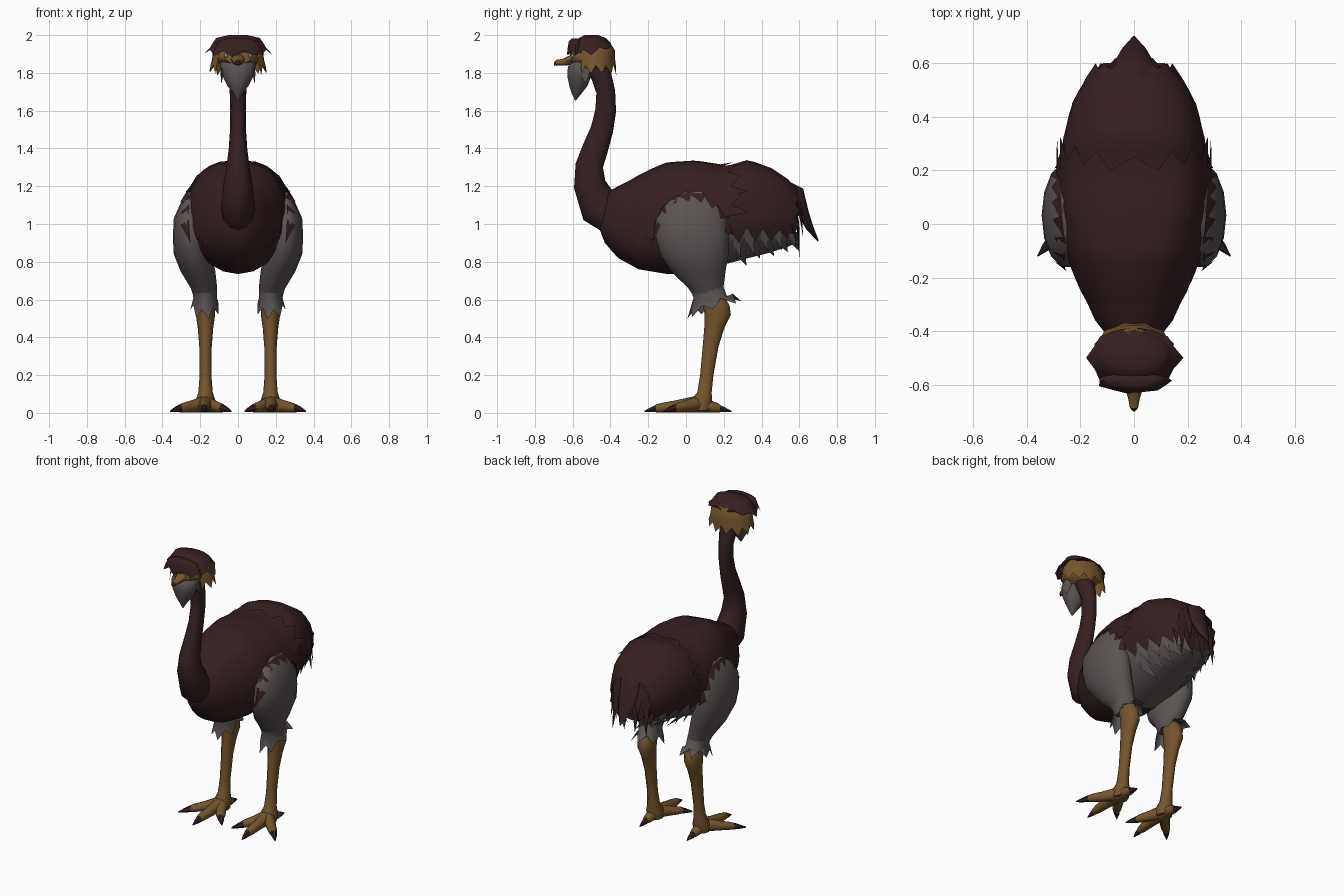
import bpy, bmesh, random
from math import sin, cos, pi, radians, copysign, sqrt
from mathutils import Vector as V

if "Cube" in bpy.data.objects:
    bpy.data.objects.remove(bpy.data.objects["Cube"])

random.seed(4)


def material(name, rgb):
    m = bpy.data.materials.new(name)
    m.diffuse_color = (*rgb, 1)
    m.use_nodes = True
    m.node_tree.nodes["Principled BSDF"].inputs["Base Color"].default_value = m.diffuse_color
    return m


BROWN = material("dark brown plumage", (0.037, 0.0145, 0.0155))
GREY = material("grey plumage", (0.104, 0.088, 0.086))
GOLD = material("ochre skin", (0.178, 0.092, 0.026))
EYE = material("pale eye", (0.20, 0.20, 0.22))


def finish(name, bm, mats, mirror=False, rule=None):
    bmesh.ops.recalc_face_normals(bm, faces=bm.faces[:])
    if rule:
        for f in bm.faces:
            f.material_index = rule(f.calc_center_median())
    me = bpy.data.meshes.new(name)
    bm.to_mesh(me)
    bm.free()
    ob = bpy.data.objects.new(name, me)
    bpy.context.collection.objects.link(ob)
    for m in mats:
        me.materials.append(m)
    bpy.ops.object.select_all(action='DESELECT')
    ob.select_set(True)
    bpy.context.view_layer.objects.active = ob
    bpy.ops.object.shade_smooth_by_angle(angle=radians(50))
    if mirror:
        ob.modifiers.new("mirror", 'MIRROR')
    return ob


def grid(name, rows, mats, closed=True, caps=(True, True), **kw):
    """Skin rows of points with quads."""
    bm = bmesh.new()
    vs = [[bm.verts.new(p) for p in r] for r in rows]
    n = len(rows[0])
    for a, b in zip(vs, vs[1:]):
        for j in range(n if closed else n - 1):
            k = (j + 1) % n
            bm.faces.new((a[j], a[k], b[k], b[j]))
    if closed and caps[0]:
        bm.faces.new(vs[0])
    if closed and caps[1]:
        bm.faces.new(vs[-1])
    return finish(name, bm, mats, **kw)


def loft(name, rings, mat, n=12, u=(1, 0, 0), v=None, **kw):
    """Rings are (x, y, z, half_u, half_v); v follows the path if not given."""
    u = V(u).normalized()
    pts = [V(r[:3]) for r in rings]
    rows = []
    for i, r in enumerate(rings):
        t = pts[min(i + 1, len(pts) - 1)] - pts[max(i - 1, 0)]
        w = V(v) if v else t.cross(u).normalized()
        rows.append([pts[i] + u * r[3] * cos(2 * pi * j / n) + w * r[4] * sin(2 * pi * j / n)
                     for j in range(n)])
    return grid(name, rows, [mat], **kw)


def skirt(name, rings, mat, n, a0=0, a1=360, top=False, **kw):
    """Horizontal rings whose last edge is a zigzag of feather tips."""
    closed = a1 - a0 == 360
    rows = []
    for i, (x, y, z, rx, ry) in enumerate(rings):
        row = []
        for j in range(n if closed else n + 1):
            a = radians(a0 + (a1 - a0) * j / n)
            p = V((x + rx * cos(a), y + ry * sin(a), z))
            if i == len(rings) - 1:
                p = p.lerp(rows[-1][j], 0.65 if j % 2 else random.uniform(0, 0.25))
            row.append(p)
        rows.append(row)
    return grid(name, rows, [mat], closed=closed, caps=(top, False), **kw)


def feathers(name, tris, mat, **kw):
    """Pointed feathers with a raised middle: (left, right, tip, lift)."""
    bm = bmesh.new()
    for l, r, t, lift in tris:
        l, r, t = V(l), V(r), V(t)
        mid = (l + r + t) / 3 + V(lift)
        a, b, c, d = [bm.verts.new(p) for p in (l, r, t, mid)]
        for f in ((a, d, c), (d, b, c), (a, b, d)):
            bm.faces.new(f)
    return finish(name, bm, [mat], **kw)


def interp(table, y):
    for a, b in zip(table, table[1:]):
        if y <= b[0]:
            break
    k = max(0.0, min(1.0, (y - a[0]) / (b[0] - a[0])))
    return [p + (q - p) * k for p, q in zip(a[1:], b[1:])]


# Torso sections: y, bottom, top, half width
TORSO = [(-.46, .98, 1.10, .05), (-.43, .90, 1.16, .09), (-.36, .82, 1.20, .145),
         (-.25, .76, 1.255, .195), (-.10, .735, 1.313, .245), (.05, .74, 1.32, .268),
         (.20, .785, 1.293, .272), (.33, .82, 1.328, .252), (.45, .85, 1.282, .218),
         (.54, .88, 1.22, .167), (.58, .90, 1.16, .13)]


def body(y, a, off=0.0):
    zb, zt, w = interp(TORSO, y)
    c, s = cos(a), sin(a)
    x = (w + off) * copysign(abs(c) ** (.72 if s > 0 else .95), c)
    return V((x, y, (zb + zt) / 2 + ((zt - zb) / 2 + off) * s))


grid("torso", [[body(r[0], 2 * pi * j / 20) for j in range(20)] for r in TORSO],
     [BROWN, GREY], rule=lambda c: int(c.y > .1 and c.z < .95))

# Mantle feathers over the back, jagged along the sides and the rear
LOW = [(-.36, -40), (-.25, -22), (-.16, -10), (-.08, 10), (0, 24), (.1, 22), (.2, 12), (.3, 8)]
rows = []
for i in range(17):
    t = i / 16
    y = -.36 + .58 * t
    a0 = radians(interp(LOW, y)[0] - (9 if i % 2 else 0))
    row = []
    for j in range(15):
        a = a0 + (pi - 2 * a0) * j / 14
        back = (.06 * (j % 2) + .06 * abs(cos(a))) - .03 if i == 16 else 0
        row.append(body(y + back, a, -.006 + .018 * min(1, t * 3) + .009 * t * t))
    rows.append(row)
grid("mantle", rows, [BROWN], closed=False)
tris = [(body(.17, radians(d - 10), .018), body(.19, radians(d + 10), .018),
         body(.33, radians(d - 10), .036), (.004, 0, 0)) for d in (8, 30)]
feathers("mantle_tips", tris, BROWN, mirror=True)

# Rump feathers behind the mantle
rows = []
for i in range(11):
    t = i / 10
    a0 = radians(-16 - 12 * t - (18 if i % 2 else 0))
    row = []
    for j in range(17):
        p = body(.15 + .43 * t, a0 + (pi - 2 * a0) * j / 16, .008 + .010 * t)
        if i == 10:
            p.y += .02 * (j % 2)
        row.append(p)
    rows.append(row)
grid("rump", rows, [BROWN], closed=False)

# Grey under feathers in two rows
tris = []
for k, (base, tip) in enumerate(((-2, -50), (-32, -74))):
    for i in range(5):
        y = .18 + .073 * i + .03 * k
        p = body(min(y + .09, .58), radians(tip), .012)
        p += V((0, .02, random.uniform(-.045, -.01)))
        tris.append((body(y - .01, radians(base), .004), body(y + .10, radians(base), .004), p,
                     (.012, 0, -.005)))
feathers("under_feathers", tris, GREY, mirror=True)

# Tail: drooping middle plume with shorter plumes beside it
loft("tail_plume", [(0, .53, 1.21, .05, .02), (0, .59, 1.17, .07, .035), (0, .62, 1.06, .065, .03),
                    (0, .655, .98, .045, .02), (0, .70, .91, .004, .004)], BROWN, n=8)
feathers("side_plumes", [((.02, .59, 1.14), (.10, .585, 1.12), (.07, .62, .93), (0, .015, 0)),
                         ((.06, .58, 1.13), (.14, .575, 1.10), (.125, .60, .82), (.005, .012, 0)),
                         ((.00, .585, 1.05), (.08, .585, 1.05), (.04, .60, .83), (0, .012, 0)),
                         ((.10, .565, 1.12), (.165, .54, 1.08), (.15, .585, .88), (.008, .008, 0))],
         BROWN, mirror=True)

# Thighs, with mantle feathers lapping over their upper edge
THIGH = [(.245, .05, 1.17, .02, .06), (.255, .04, 1.12, .045, .135), (.255, .03, 1.03, .085, .19),
         (.25, .033, .93, .095, .198), (.24, .045, .84, .10, .185), (.212, .065, .75, .092, .148),
         (.18, .105, .66, .07, .095), (.172, .125, .60, .055, .075)]
loft("thigh", THIGH, GREY, n=14, v=(0, 1, 0), mirror=True)


def thigh_x(y, z):
    x, cy, rx, ry = interp([(r[2], r[0], r[1], r[3], r[4]) for r in reversed(THIGH)], z)
    return x + rx * sqrt(max(0, 1 - ((y - cy) / ry) ** 2))


def lap(d, k):
    y, z = .035 + .205 * k * cos(radians(d)), .93 + .235 * k * sin(radians(d))
    return V((max(thigh_x(y, z), body(y, 0).x if k > 1 else 0) + .005, y, z))


tris = [(lap(d - 15, 1.04), lap(d + 15, 1.04), lap(d - 10, random.uniform(.80, .89)), (.004, 0, 0))
        for d in range(18, 175, 22)]
feathers("thigh_lap_feathers", tris, BROWN, mirror=True)

# Feathered cuffs, the hem rising toward the back
cuff = skirt("cuff", [(.18, .105, .67, .069, .095), (.174, .13, .61, .062, .092),
                      (.174, .148, .51, .082, .155)], GREY, 14, mirror=True)
for v in cuff.data.vertices:
    if v.co.z < .605:
        v.co.z += .38 * (v.co.y - .10)

# Legs
loft("leg", [(.172, .13, .65, .045, .055), (.172, .16, .57, .052, .074), (.172, .168, .52, .051, .073),
             (.172, .15, .45, .041, .056), (.172, .13, .35, .033, .044), (.172, .11, .20, .031, .037),
             (.172, .098, .11, .038, .040), (.172, .08, .06, .054, .060), (.172, .075, .012, .048, .055)],
     GOLD, n=10, v=(0, 1, 0), mirror=True)

# Toes and claws: toe end and claw tip
for name, e, c in (("middle", (.18, -.16), (.183, -.22)), ("outer", (.31, -.065), (.36, -.12)),
                   ("inner", (.08, -.07), (.035, -.12)), ("back", (.175, .18), (.175, .24))):
    s, e, c = V((.172, .07, .048)), V((*e, .024)), V((*c, .008))
    d = e - s
    u = (d.y, -d.x, 0)
    m = s.lerp(e, .55)
    loft(name + "_toe", [(*s, .045, .046), (m.x, m.y, .034, .031, .032), (*s.lerp(e, .85), .028, .026),
                         (*e, .021, .021)], GOLD, n=8, u=u, v=(0, 0, 1), mirror=True)
    k = e.lerp(c, -.1)
    loft(name + "_claw", [(k.x, k.y, .025, .022, .022), (*e.lerp(c, .4), .016, .015),
                          (*c, .002, .004)], BROWN, n=6, u=u, v=(0, 0, 1), mirror=True)

# Neck
loft("neck", [(0, -.35, 1.02, .08, .10), (0, -.46, 1.09, .092, .108), (0, -.51, 1.21, .077, .085),
              (0, -.512, 1.31, .060, .073), (0, -.48, 1.40, .049, .068), (0, -.445, 1.50, .042, .060),
              (0, -.425, 1.60, .041, .055), (0, -.425, 1.70, .044, .050), (0, -.45, 1.79, .055, .055),
              (0, -.49, 1.86, .06, .06)], BROWN, n=12)

# Head, ruff, beard, beak and eyes
loft("face", [(0, -.385, 1.885, .03, .04), (0, -.42, 1.88, .085, .065), (0, -.50, 1.885, .115, .075),
              (0, -.57, 1.885, .10, .05), (0, -.605, 1.88, .065, .035)], GOLD, v=(0, 0, 1))
skirt("ruff", [(0, -.49, 1.965, .10, .085), (0, -.485, 1.92, .132, .108), (0, -.485, 1.87, .138, .110),
               (0, -.48, 1.785, .160, .115)], GOLD, 18, a0=-40, a1=220)
loft("beard", [(0, -.53, 1.865, .095, .07), (0, -.555, 1.835, .094, .074), (0, -.565, 1.78, .080, .066),
               (0, -.57, 1.73, .055, .050), (0, -.578, 1.695, .028, .03), (0, -.585, 1.655, .003, .003)],
     GREY, n=10, v=(0, 1, 0))
feathers("beard_tufts", [((.085, -.58, 1.83), (.07, -.50, 1.83), (.088, -.53, 1.74), (.012, 0, 0))],
         GREY, mirror=True)
loft("beak", [(0, -.58, 1.875, .045, .032), (0, -.62, 1.866, .032, .025), (0, -.65, 1.857, .022, .018),
              (0, -.688, 1.854, .015, .015)], GOLD, n=8, v=(0, 0, 1))
loft("beak_tip", [(0, -.683, 1.853, .0155, .0155), (0, -.693, 1.851, .011, .012),
                  (0, -.70, 1.846, .003, .005)], BROWN, n=8, v=(0, 0, 1))
bm = bmesh.new()
bmesh.ops.create_icosphere(bm, subdivisions=2, radius=.011)
bmesh.ops.translate(bm, verts=bm.verts[:], vec=(.064, -.60, 1.89))
finish("eye", bm, [EYE], mirror=True)

# Crown of feathers, hem raised at the nape, with a lower brow roll across the front
crown = skirt("crown", [(0, -.50, 2.0, .05, .035), (0, -.495, 1.985, .115, .07),
                        (0, -.495, 1.96, .133, .095), (0, -.498, 1.938, .145, .108),
                        (0, -.50, 1.89, .188, .115)], BROWN, 16, top=True)
for v in crown.data.vertices:
    if v.co.z < 1.937 and v.co.y > -.5:
        v.co.z += .3 * (v.co.y + .5)
skirt("brow", [(0, -.585, 1.982, .06, .02), (0, -.585, 1.968, .105, .036), (0, -.585, 1.935, .120, .042),
               (0, -.585, 1.885, .145, .048)], BROWN, 14, top=True)
